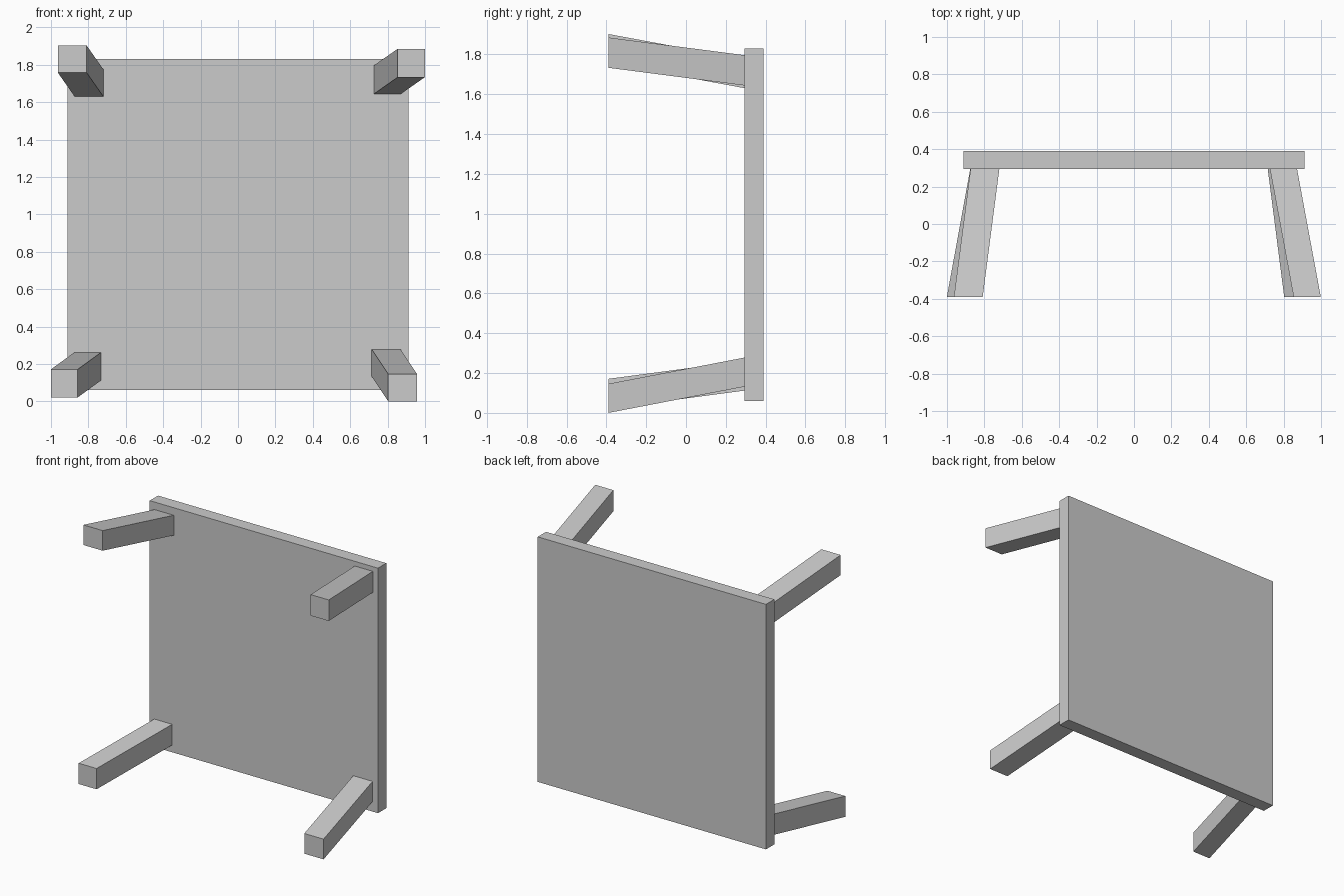
import bpy
import bmesh
from mathutils import Vector

default = bpy.data.objects.get("Cube")
if default:
    bpy.data.objects.remove(default, do_unlink=True)

grey = bpy.data.materials.new("light grey")
grey.use_nodes = True
colour = (0.6, 0.6, 0.6, 1)
grey.diffuse_color = colour
grey.node_tree.nodes["Principled BSDF"].inputs["Base Color"].default_value = colour

FRONT, PANEL, BACK = -0.39, 0.295, 0.39


def skewed_bar(name, start, end, width, height):
    """Square bar along y whose two ends are offset from each other."""
    bm = bmesh.new()
    bmesh.ops.create_cube(bm, size=1)
    for v in bm.verts:
        centre = Vector(start if v.co.y < 0 else end)
        v.co = centre + Vector((v.co.x * width, 0, v.co.z * height))
    mesh = bpy.data.meshes.new(name)
    bm.to_mesh(mesh)
    bm.free()
    mesh.materials.append(grey)
    obj = bpy.data.objects.new(name, mesh)
    bpy.context.collection.objects.link(obj)
    return obj


# Table top, standing upright on its edge
skewed_bar("table_top", (0, PANEL, 0.945), (0, BACK, 0.945), 1.824, 1.77)

# Splayed legs: name, foot centre (x, z), root centre (x, z), width, height
legs = [
    ("upper_right_leg", (-0.886, 1.83), (-0.797, 1.703), 0.154, 0.145),
    ("upper_left_leg", (0.926, 1.809), (0.799, 1.72), 0.145, 0.152),
    ("lower_right_leg", (-0.929, 0.096), (-0.804, 0.187), 0.143, 0.15),
    ("lower_left_leg", (0.88, 0.073), (0.792, 0.205), 0.154, 0.146),
]
for name, foot, root, width, height in legs:
    skewed_bar(name, (foot[0], FRONT, foot[1]), (root[0], PANEL, root[1]), width, height)
